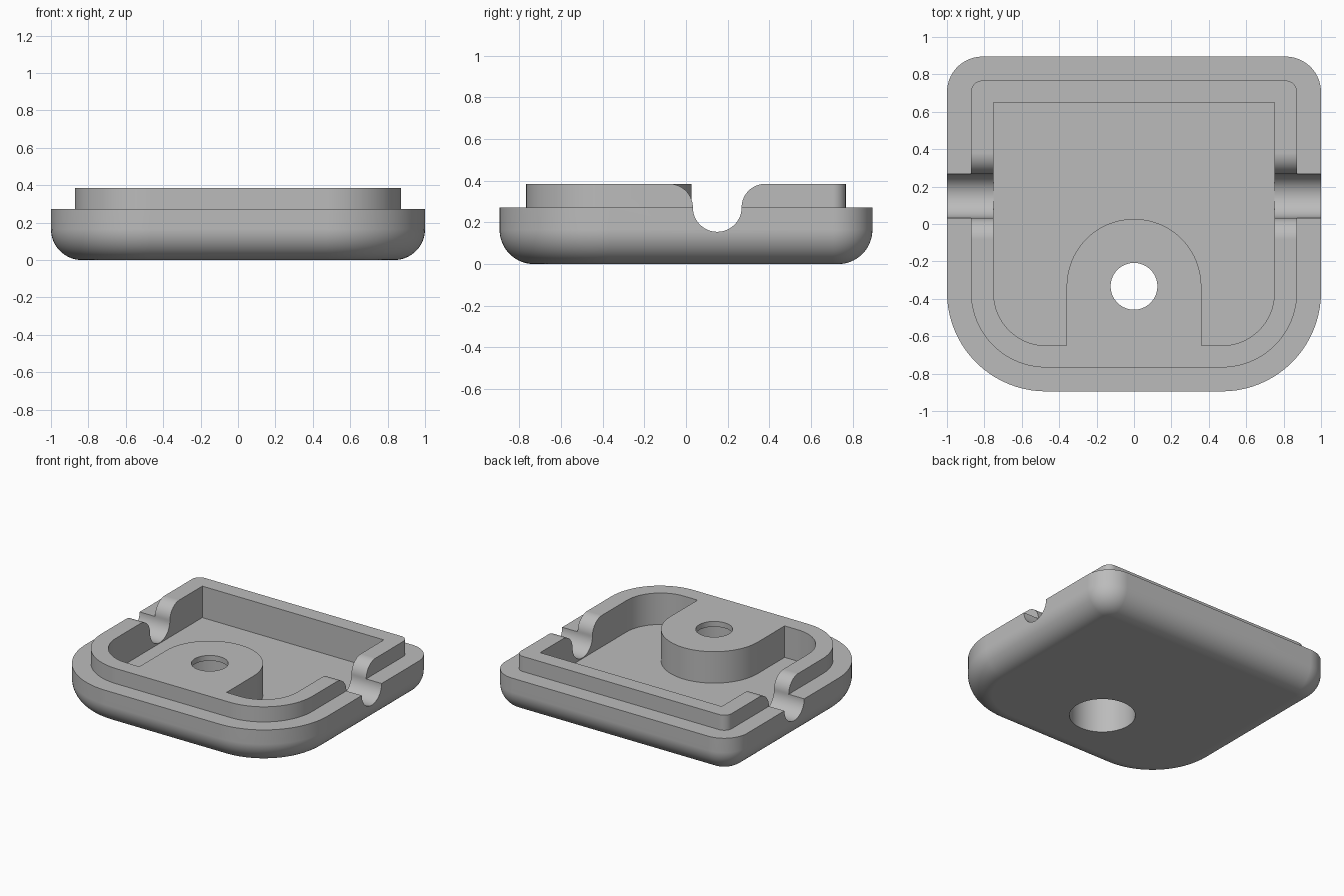
import bpy, bmesh, math
from mathutils import Vector

cube = bpy.data.objects.get("Cube")
if cube:
    bpy.data.objects.remove(cube, do_unlink=True)

HALF_X, HALF_Y = 1.0, 0.895
BASE_TOP, LIP_TOP, FLOOR = 0.272, 0.385, 0.15
LIP_INSET, FILLET = 0.128, 0.165
BOSS_Y, BOSS_R = -0.333, 0.36

grey = bpy.data.materials.new("plain grey")
grey.use_nodes = True
grey.diffuse_color = (0.5, 0.5, 0.5, 1)
grey.node_tree.nodes["Principled BSDF"].inputs["Base Color"].default_value = (0.5, 0.5, 0.5, 1)


def arc(cx, cy, r, start, end, steps=20):
    angles = [math.radians(start + (end - start) * i / steps) for i in range(steps + 1)]
    return [(cx + r * math.cos(a), cy + r * math.sin(a)) for a in angles]


def outline(inset):
    """Rounded plan shape: tight corners at the back, wide ones at the front."""
    x, y = HALF_X - inset, HALF_Y - inset
    back, front = 0.19 - inset, 0.53 - inset
    return (arc(x - front, front - y, front, -90, 0) + arc(x - back, y - back, back, 0, 90)
            + arc(back - x, y - back, back, 90, 180) + arc(front - x, front - y, front, 180, 270))


def loft(name, rings):
    """Skin a stack of matching rings and cap both ends."""
    bm = bmesh.new()
    loops = [[bm.verts.new(p) for p in ring] for ring in rings]
    for low, high in zip(loops, loops[1:]):
        for i in range(len(low)):
            j = (i + 1) % len(low)
            bm.faces.new((low[i], low[j], high[j], high[i]))
    bm.faces.new(loops[0][::-1])
    bm.faces.new(loops[-1])
    bmesh.ops.remove_doubles(bm, verts=bm.verts, dist=1e-5)
    bmesh.ops.recalc_face_normals(bm, faces=bm.faces)
    mesh = bpy.data.meshes.new(name)
    bm.to_mesh(mesh)
    bm.free()
    mesh.materials.append(grey)
    obj = bpy.data.objects.new(name, mesh)
    bpy.context.collection.objects.link(obj)
    return obj


def prism_z(name, profile, z0, z1):
    return loft(name, [[(x, y, z) for x, y in profile] for z in (z0, z1)])


def prism_x(name, profile, x0, x1):
    return loft(name, [[(x, y, z) for y, z in profile] for x in (x0, x1)])


# Body: rounded underside, straight wall, ledge and raised lip
levels = []
for i in range(17):
    a = math.pi / 2 * i / 16
    levels.append((FILLET * (1 - math.sin(a)), FILLET * (1 - math.cos(a))))
levels += [(0, BASE_TOP), (LIP_INSET, BASE_TOP), (LIP_INSET, LIP_TOP)]
tray = loft("tray", [[(x, y, z) for x, y in outline(inset)] for inset, z in levels])

# Cavity that leaves the screw boss standing against the front wall
cavity = (arc(0.47, -0.37, 0.28, -90, 0) + [(0.75, 0.65), (-0.75, 0.65)]
          + arc(-0.47, -0.37, 0.28, 180, 270) + [(-BOSS_R, -0.65)]
          + arc(0, BOSS_Y, BOSS_R, 180, 0, 48) + [(BOSS_R, -0.65)])
cutters = [prism_z("cavity_cutter", cavity, FLOOR, 0.6)]

# Screw hole and the wide recess below it
cutters.append(prism_z("hole_cutter", arc(0, BOSS_Y, 0.125, 0, 360, 64), 0.2, 0.6))
cutters.append(prism_z("recess_cutter", arc(0, BOSS_Y, 0.223, 0, 360, 64), -0.1, LIP_TOP - 0.04))

# Cable notches: half-round bottom flaring out through the lip
mid, r, flare = 0.15, 0.117, LIP_TOP - BASE_TOP
notch = (arc(mid, BASE_TOP, r, 180, 360, 32)
         + arc(mid + r + flare, BASE_TOP, flare, 180, 90)
         + [(mid + r + flare, 0.6), (mid - r - flare, 0.6)]
         + arc(mid - r - flare, BASE_TOP, flare, 90, 0))
for side in (-1, 1):
    cutters.append(prism_x("notch_cutter", notch, side * 0.7, side * 1.1))

for cutter in cutters:
    cutter.hide_render = True
    mod = tray.modifiers.new(cutter.name, "BOOLEAN")
    mod.operation, mod.solver, mod.object = "DIFFERENCE", "EXACT", cutter

# Bake the cuts and drop the cutters
depsgraph = bpy.context.evaluated_depsgraph_get()
mesh = bpy.data.meshes.new_from_object(tray.evaluated_get(depsgraph))
tray.modifiers.clear()
tray.data = mesh
for cutter in cutters:
    bpy.data.objects.remove(cutter, do_unlink=True)

# Smooth curves, crisp edges
bpy.ops.object.select_all(action="DESELECT")
tray.select_set(True)
bpy.context.view_layer.objects.active = tray
bpy.ops.object.shade_smooth_by_angle(angle=math.radians(30))
weighted = tray.modifiers.new("weighted_normals", "WEIGHTED_NORMAL")
weighted.keep_sharp = True
